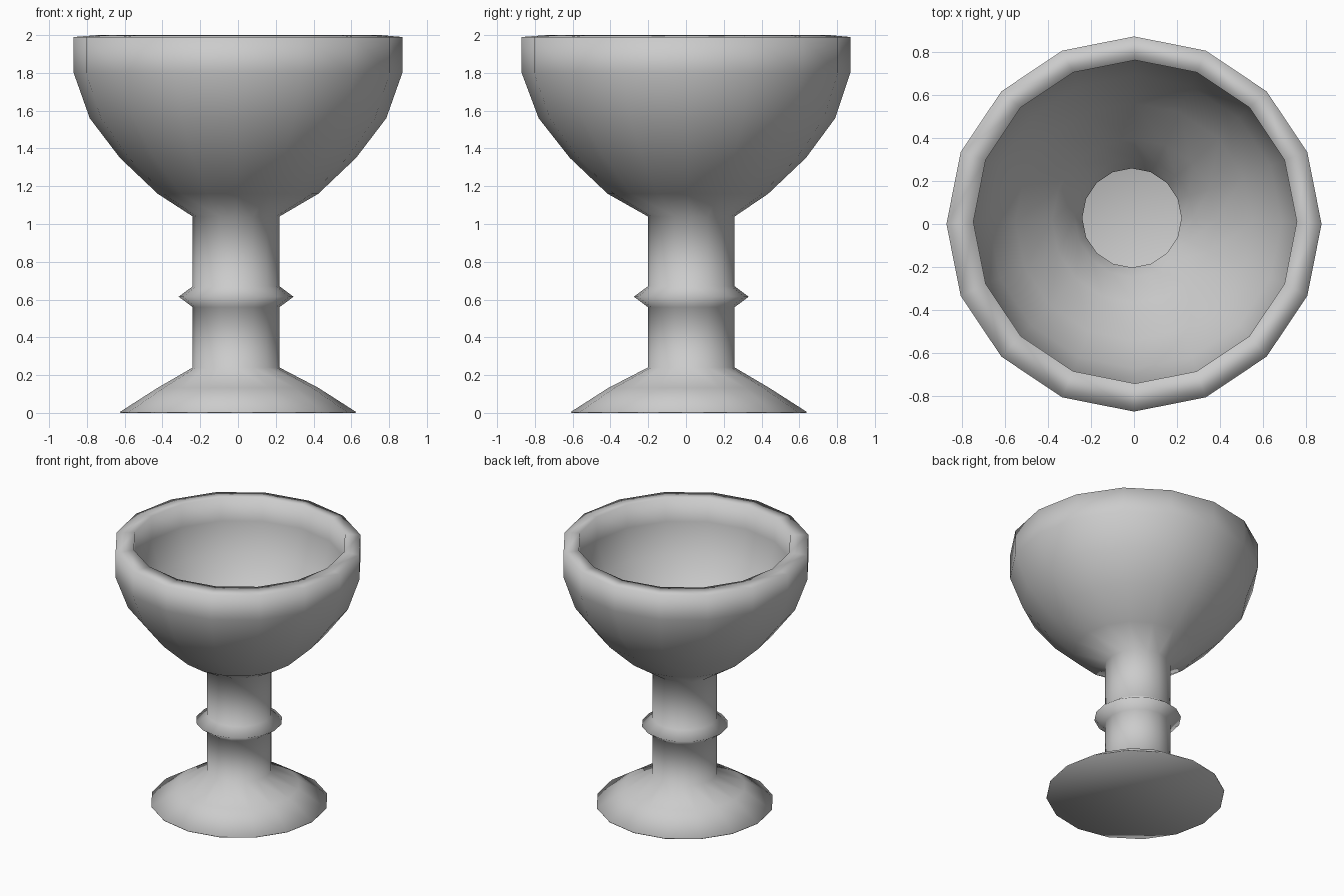
import bpy, bmesh, math

if "Cube" in bpy.data.objects:
    bpy.data.objects.remove(bpy.data.objects["Cube"])

SIDES = 16


def lathe(name, rings, cap_end=False):
    """Skin a row of (radius, z, centre_x, centre_y) rings into one smooth object."""
    bm = bmesh.new()
    loops = []
    for r, z, cx, cy in rings:
        loops.append([bm.verts.new((cx + r * math.cos(2 * math.pi * i / SIDES),
                                    cy + r * math.sin(2 * math.pi * i / SIDES), z))
                      for i in range(SIDES)])
    for a, b in zip(loops, loops[1:]):
        for i in range(SIDES):
            j = (i + 1) % SIDES
            bm.faces.new((a[i], b[i], b[j], a[j]))
    if cap_end:
        bm.faces.new(loops[-1])
    bmesh.ops.recalc_face_normals(bm, faces=bm.faces)
    for f in bm.faces:
        f.smooth = True
    mesh = bpy.data.meshes.new(name)
    bm.to_mesh(mesh)
    bm.free()
    obj = bpy.data.objects.new(name, mesh)
    bpy.context.collection.objects.link(obj)
    return obj


# Stem sits slightly off the bowl axis
SX, SY = -0.01, 0.028

# One continuous hollow skin: bowl inside, rim, bowl outside, stem with collar, foot
bowl_inside = [
    (0.23, 1.04, SX, SY),
    (0.275, 1.12, 0.0, 0.028),
    (0.38, 1.24, 0.0, 0.015),
    (0.55, 1.41, 0.0, 0.01),
    (0.68, 1.60, 0.005, 0.01),
    (0.75, 1.82, 0.005, 0.01),
    (0.75, 2.00, 0.005, 0.01),
]
bowl_outside = [
    (0.87, 1.99, 0.0, 0.0),
    (0.87, 1.80, 0.0, 0.0),
    (0.785, 1.56, 0.0, 0.005),
    (0.625, 1.35, 0.0, 0.01),
    (0.425, 1.16, 0.0, 0.01),
]
stem = [(r, z, SX, SY) for r, z in (
    (0.23, 1.04), (0.23, 0.67), (0.304, 0.615), (0.23, 0.56), (0.23, 0.24))]
foot = [
    (0.425, 0.133, 0.0, 0.015),
    (0.625, 0.005, 0.0, 0.015),
    (0.622, 0.0, 0.0, 0.015),
]
lathe("goblet", bowl_inside + bowl_outside + stem + foot, cap_end=True)
